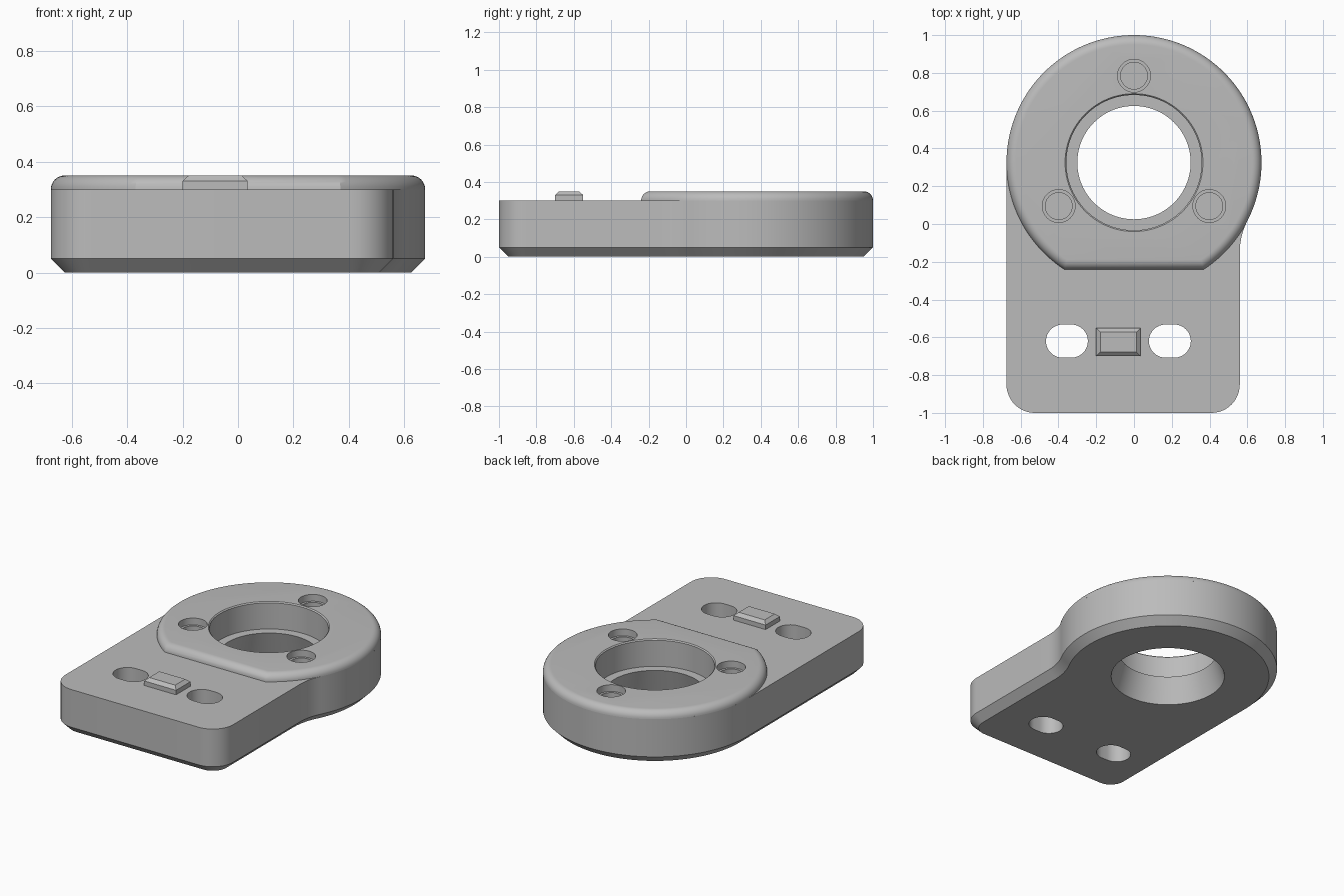
import bpy, bmesh
from math import sin, cos, acos, asin, sqrt, radians, degrees, pi

if "Cube" in bpy.data.objects:
    bpy.data.objects.remove(bpy.data.objects["Cube"])

grey = bpy.data.materials.new("plain grey")
grey.use_nodes = True
COLOUR = (0.5, 0.5, 0.5, 1)
grey.diffuse_color = COLOUR
grey.node_tree.nodes["Principled BSDF"].inputs["Base Color"].default_value = COLOUR

RING_Y, RING_R = 0.325, 0.675
PLATE_TOP, TOP = 0.30, 0.35


def arc(cx, cy, r, start, end, steps):
    angles = [radians(start + (end - start) * i / steps) for i in range(steps + 1)]
    return [(cx + r * cos(a), cy + r * sin(a)) for a in angles]


def circle(cx, cy, r, steps=96):
    return arc(cx, cy, r, 0, 360, steps)[:-1]


def loft(name, layers):
    """Closed solid through matching outlines given as (points, z)."""
    bm = bmesh.new()
    rings = [[bm.verts.new((x, y, z)) for x, y in pts] for pts, z in layers]
    n = len(rings[0])
    for low, high in zip(rings, rings[1:]):
        for i in range(n):
            j = (i + 1) % n
            bm.faces.new((low[i], low[j], high[j], high[i]))
    bm.faces.new(rings[0][::-1])
    bm.faces.new(rings[-1])
    bmesh.ops.recalc_face_normals(bm, faces=bm.faces)
    mesh = bpy.data.meshes.new(name)
    bm.to_mesh(mesh)
    bm.free()
    mesh.materials.append(grey)
    ob = bpy.data.objects.new(name, mesh)
    bpy.context.collection.objects.link(ob)
    return ob


def plate_outline(d):
    """Rounded plate blending into the ring, inset by d."""
    blend = 0.36
    t = degrees(acos((0.56 + blend) / (RING_R + blend)))
    by = RING_Y - (RING_R + blend) * sin(radians(t))
    return (arc(-0.525, -0.85, 0.15 - d, 180, 270, 12)
            + arc(0.41, -0.85, 0.15 - d, 270, 360, 12)
            + arc(0.56 + blend, by, blend + d, 180, 180 - t, 12)
            + arc(0, RING_Y, RING_R - d, -t, 180, 90)[1:])


def boss_outline(d):
    """Disc with a flat front chord, inset by d."""
    r = RING_R - d
    a = degrees(asin((-0.24 + d - RING_Y) / r))
    return arc(0, RING_Y, r, a, 180 - a, 120)


def slot(cx, cy, r, half):
    return arc(cx + half, cy, r, -90, 90, 16) + arc(cx - half, cy, r, 90, 270, 16)


def rectangle(d):
    return [(-0.20 + d, -0.70 + d), (0.035 - d, -0.70 + d),
            (0.035 - d, -0.55 - d), (-0.20 + d, -0.55 - d)]


# Main bodies
plate = loft("base_plate", [(plate_outline(0.05), 0), (plate_outline(0), 0.05),
                            (plate_outline(0), PLATE_TOP)])
f = TOP - PLATE_TOP
boss = loft("ring_boss", [(boss_outline(f * (1 - cos(i * pi / 16))),
                           PLATE_TOP + f * sin(i * pi / 16)) for i in range(9)])

# Alignment key between the slots
key = loft("alignment_key", [(rectangle(0), PLATE_TOP), (rectangle(0), 0.33),
                             (rectangle(0.022), TOP)])

# Cutters: stepped bore, three stepped pockets and two slots
bore = [(0.353, -0.01), (0.30, 0.17), (0.358, 0.17), (0.358, 0.343),
        (0.365, TOP), (0.365, 0.4)]
cutters = [loft("bore_cutter", [(circle(0, RING_Y, r), z) for r, z in bore])]
for angle in (90, 210, 330):
    px = 0.46 * cos(radians(angle))
    py = RING_Y + 0.46 * sin(radians(angle))
    pocket = [(0.071, 0.26), (0.071, 0.305), (0.087, 0.305), (0.087, 0.4)]
    cutters.append(loft("pocket_cutter", [(circle(px, py, r, 40), z) for r, z in pocket]))
for sx in (-0.355, 0.19):
    pts = slot(sx, -0.62, 0.088, 0.023)
    cutters.append(loft("slot_cutter", [(pts, -0.1), (pts, 0.4)]))

for ob in (plate, boss):
    bpy.context.view_layer.objects.active = ob
    for cutter in cutters:
        if ob == boss and cutter.name.startswith("slot"):
            continue
        mod = ob.modifiers.new("cut", "BOOLEAN")
        mod.operation = "DIFFERENCE"
        mod.solver = "EXACT"
        mod.object = cutter
        bpy.ops.object.modifier_apply(modifier=mod.name)
for cutter in cutters:
    bpy.data.objects.remove(cutter)

# Smooth the curved walls, keep the edges crisp
bpy.ops.object.select_all(action="DESELECT")
for ob in (plate, boss):
    ob.select_set(True)
bpy.ops.object.shade_smooth_by_angle(angle=radians(30))
